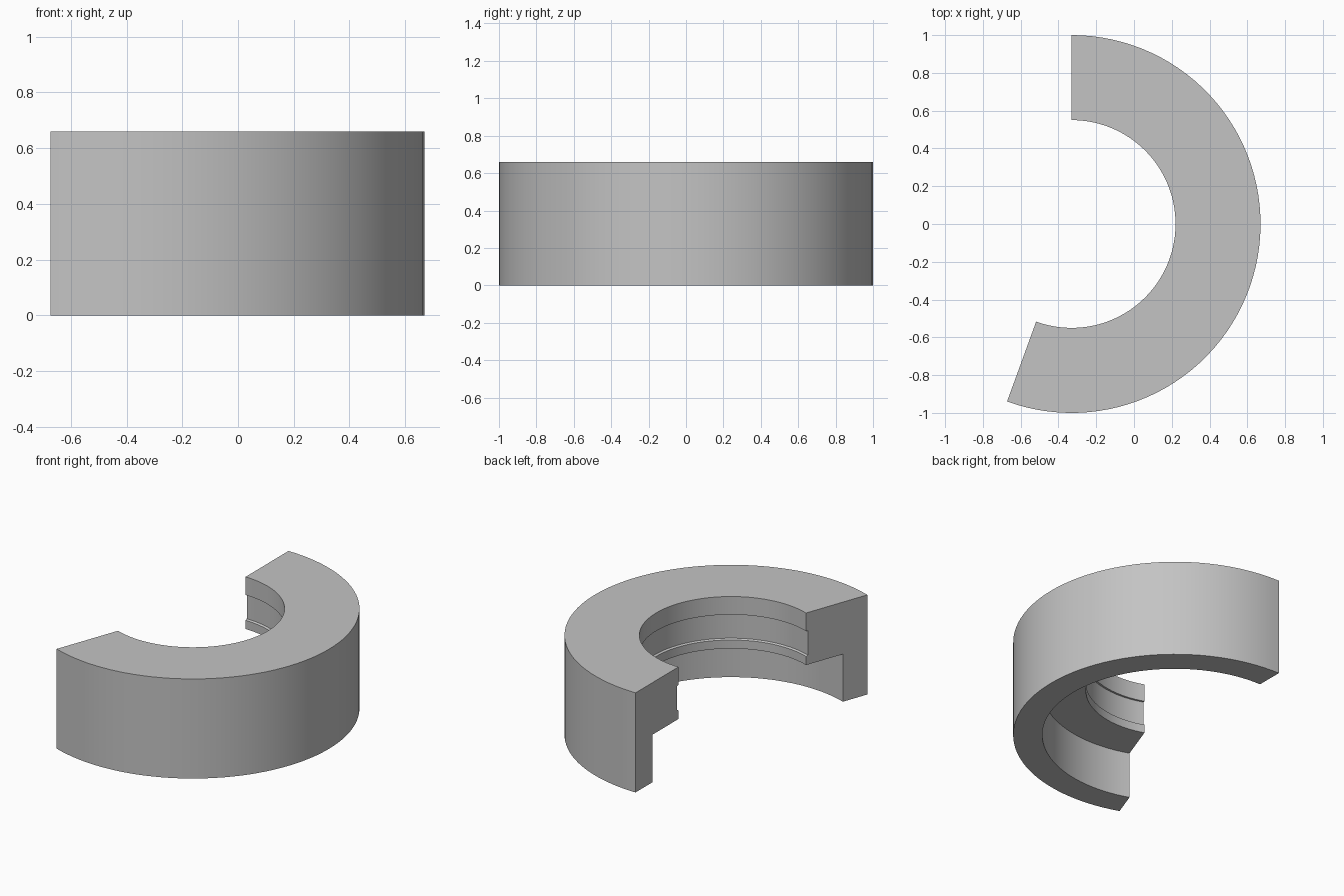
import bpy, bmesh
from math import radians
from mathutils import Matrix, Vector

cube = bpy.data.objects.get("Cube")
if cube:
    bpy.data.objects.remove(cube, do_unlink=True)

# Plain grey material
grey = bpy.data.materials.new("plain grey")
grey.use_nodes = True
colour = (0.55, 0.55, 0.55, 1)
grey.diffuse_color = colour
grey.node_tree.nodes["Principled BSDF"].inputs["Base Color"].default_value = colour

# Ring section as (radius, height): thin skirt, ledge, lip, shallow bore groove
TOP, LEDGE = 0.66, 0.315
OUTER, SKIRT, BORE, GROOVE = 1.0, 0.82, 0.55, 0.563
section = [(OUTER, 0), (OUTER, TOP), (BORE, TOP), (BORE, 0.54), (GROOVE, 0.54),
           (GROOVE, 0.378), (BORE, 0.372), (BORE, LEDGE), (SKIRT, LEDGE), (SKIRT, 0)]

# Sweep the section through a partial turn, leaving both cut ends capped
AXIS = Vector((-0.33, 0, 0))
START, SWEEP, STEPS = radians(-110), radians(200), 64
bm = bmesh.new()
cap = bm.faces.new([bm.verts.new((r, 0, z)) for r, z in section])
bmesh.ops.transform(bm, verts=bm.verts[:],
                    matrix=Matrix.Translation(AXIS) @ Matrix.Rotation(START, 4, "Z"))
end_cap = bmesh.ops.duplicate(bm, geom=[cap] + cap.edges[:] + cap.verts[:])["geom"]
bmesh.ops.rotate(bm, verts=[v for v in end_cap if isinstance(v, bmesh.types.BMVert)],
                 cent=AXIS, matrix=Matrix.Rotation(SWEEP, 3, "Z"))
bmesh.ops.spin(bm, geom=cap.edges[:], cent=AXIS, axis=(0, 0, 1),
               angle=SWEEP, steps=STEPS, use_duplicate=False)
bmesh.ops.remove_doubles(bm, verts=bm.verts[:], dist=0.0005)
bmesh.ops.recalc_face_normals(bm, faces=bm.faces[:])

mesh = bpy.data.meshes.new("stepped_ring_segment")
bm.to_mesh(mesh)
bm.free()
mesh.materials.append(grey)
ring = bpy.data.objects.new("stepped_ring_segment", mesh)
bpy.context.collection.objects.link(ring)

# Smooth curved walls with crisp edges
bpy.ops.object.select_all(action="DESELECT")
ring.select_set(True)
bpy.context.view_layer.objects.active = ring
bpy.ops.object.shade_smooth_by_angle(angle=radians(30))
